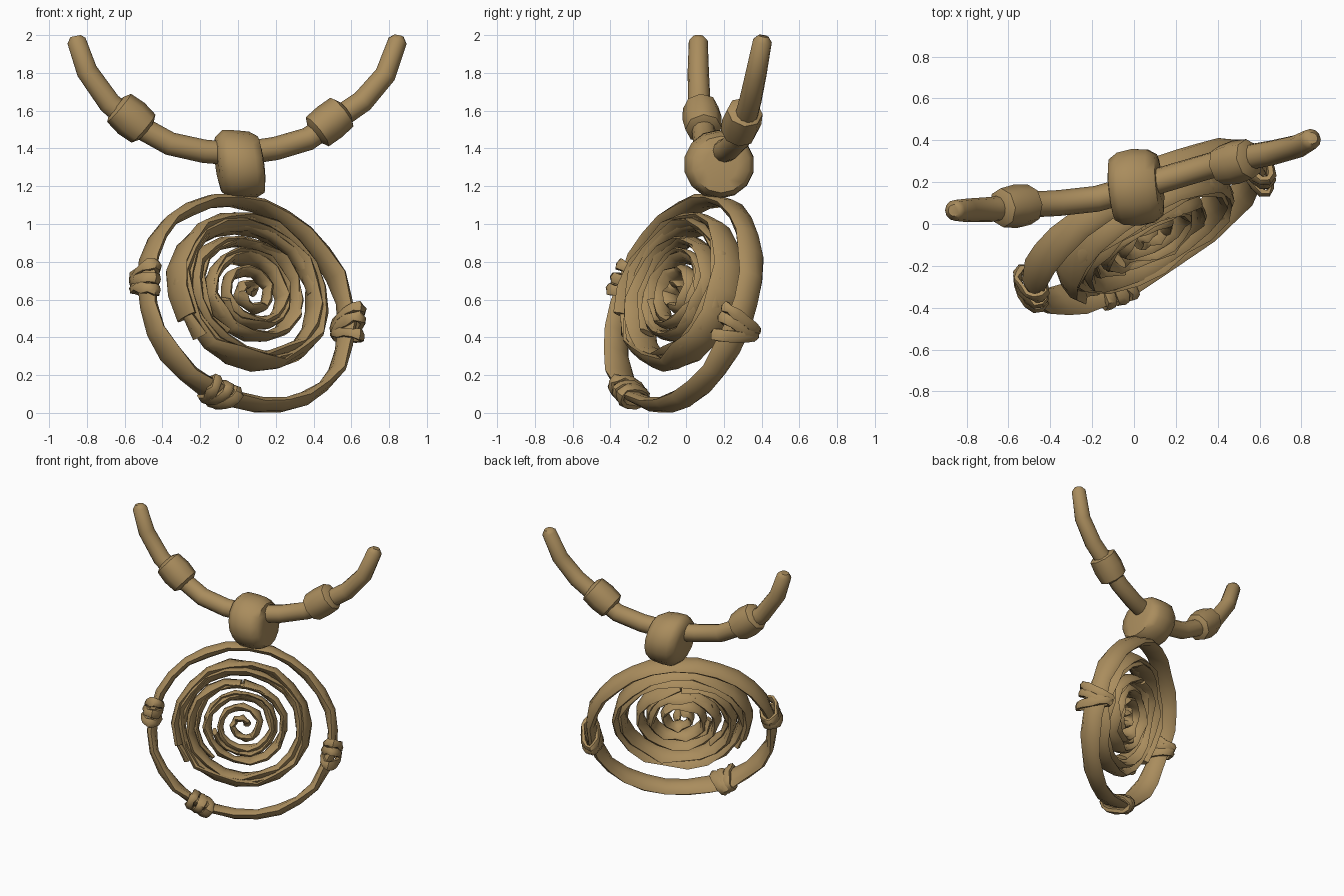
import bpy, bmesh, math, random
from mathutils import Vector, Matrix

cube = bpy.data.objects.get("Cube")
if cube:
    bpy.data.objects.remove(cube, do_unlink=True)
random.seed(4)

bronze = bpy.data.materials.new("warm_bronze")
bronze.use_nodes = True
color = (0.40, 0.265, 0.11, 1)
bronze.diffuse_color = color
bronze.node_tree.nodes["Principled BSDF"].inputs["Base Color"].default_value = color

# Tilted plane of the pendant: N faces forward, U right, V up
N = Vector((0.5, -0.8, 0.32)).normalized()
U = (Vector((1, 0, 0)) - N * N.x).normalized()
V = N.cross(U)


def finish(name, bm, angle=48):
    bmesh.ops.recalc_face_normals(bm, faces=bm.faces)
    mesh = bpy.data.meshes.new(name)
    bm.to_mesh(mesh)
    bm.free()
    mesh.materials.append(bronze)
    for p in mesh.polygons:
        p.use_smooth = True
    mesh.set_sharp_from_angle(angle=math.radians(angle))
    obj = bpy.data.objects.new(name, mesh)
    bpy.context.collection.objects.link(obj)
    return obj


def sweep(name, path, axis, size, sides=8, closed=False, rough=0.0, roll=0.0):
    """Tube with an elliptical section; size(t) gives half widths (across, along axis)."""
    bm = bmesh.new()
    rings, n = [], len(path)
    for i, p in enumerate(path):
        if closed:
            tangent = path[(i + 1) % n] - path[i - 1]
        else:
            tangent = path[min(i + 1, n - 1)] - path[max(i - 1, 0)]
        tangent.normalize()
        across = tangent.cross(axis).normalized()
        along = across.cross(tangent)
        turn = Matrix.Rotation(random.uniform(-roll, roll), 3, tangent)
        a, b = size(i / (n - 1))
        a *= random.uniform(1 - rough, 1 + rough)
        b *= random.uniform(1 - rough, 1 + rough)
        ring = []
        for k in range(sides):
            w = math.tau * k / sides
            ring.append(bm.verts.new(p + turn @ (across * a * math.cos(w) + along * b * math.sin(w))))
        rings.append(ring)
    for i in range(n if closed else n - 1):
        r, s = rings[i], rings[(i + 1) % n]
        for k in range(sides):
            m = (k + 1) % sides
            bm.faces.new((r[k], r[m], s[m], s[k]))
    if not closed:
        bm.faces.new(rings[0])
        bm.faces.new(rings[-1])
    return finish(name, bm)


def oval(center, ru, rv, angle, depth=0.0):
    return center + U * ru * math.cos(angle) + V * rv * math.sin(angle) + N * depth


# Outer ring, slightly wider than tall
hub = Vector((0.045, -0.01, 0.58))
RU, RV = 0.62, 0.57
loop = []
for i in range(26):
    j = random.uniform(-0.008, 0.008)
    loop.append(oval(hub, RU + j, RV + j, math.tau * i / 26))
sweep("outer_ring", loop, N, lambda t: (0.034, 0.08), closed=True, rough=0.14, roll=0.12)


# Wire wraps knotted round the ring
def wrap(name, degrees, shift, lean, depth):
    a = math.radians(degrees)
    out = (U * math.cos(a) + V * math.sin(a)).normalized()
    tangent = N.cross(out)
    c = oval(hub, RU, RV, a) + tangent * shift
    pts = []
    for i in range(12):
        w = math.tau * i / 12
        pts.append(c + out * 0.052 * math.cos(w) + (N + tangent * lean) * depth * math.sin(w))
    sweep(name, pts, tangent, lambda t: (0.02, 0.03), sides=6, closed=True, rough=0.25, roll=0.3)


for label, degrees, depth in (("right", 180, 0.095), ("left", -1, 0.12), ("bottom", 253, 0.095)):
    for j, shift in enumerate((-0.045, 0.0, 0.045)):
        wrap(f"{label}_wrap_{j + 1}", degrees, shift, random.uniform(-0.4, 0.4), depth)

# Coiled strands inside the ring
core = Vector((0.065, -0.035, 0.635))


def coil(name, r0, r1, turns, start, steps, size, ease=1.0, wobble=0.0, depth=0.0):
    pts = []
    for i in range(steps + 1):
        t = i / steps
        r = r0 + (r1 - r0) * t ** ease + random.uniform(-0.006, 0.006)
        d = depth + random.uniform(-wobble, wobble)
        pts.append(oval(core, r * 1.04, r * 0.96, start + math.tau * turns * t, d))
    sweep(name, pts, N, size, sides=8, rough=0.2, roll=0.2)


coil("inner_coil", 0.03, 0.29, 3.2, 0.5, 48, lambda t: (0.022 + 0.006 * t, 0.05 + 0.03 * t), wobble=0.01)
coil("outer_coil", 0.30, 0.44, 2.3, 1.8, 42, lambda t: (0.028, 0.08 + 0.01 * t), ease=0.5, wobble=0.008)
coil("loose_strand", 0.19, 0.31, 2.1, 3.6, 34, lambda t: (0.016, 0.05), wobble=0.025, depth=0.015)
coil("edge_strand", 0.37, 0.44, 1.6, 0.2, 28, lambda t: (0.022, 0.05), wobble=0.015, depth=0.015)

# Cord through a few points
cord_path = [Vector(p) for p in (
    (-0.86, 0.065, 1.995), (-0.855, 0.065, 1.97), (-0.8, 0.065, 1.81), (-0.68, 0.07, 1.64),
    (-0.55, 0.09, 1.53), (-0.36, 0.10, 1.425), (-0.18, 0.12, 1.385), (0, 0.17, 1.37),
    (0.2, 0.23, 1.40), (0.37, 0.28, 1.45), (0.5, 0.31, 1.54), (0.66, 0.34, 1.65),
    (0.78, 0.37, 1.79), (0.845, 0.405, 1.97), (0.85, 0.41, 1.995))]


def cord_size(t):
    e = abs(2 * t - 1)
    r = 0.028 if e > 0.95 else 0.062 - 0.022 * e ** 4
    return r, r


sweep("cord", cord_path, Vector((0, 1, 0)), cord_size, sides=12)


def barrel(name, center, direction, profile, sides):
    """Bead turned about a direction; profile lists (offset, radius)."""
    d = Vector(direction).normalized()
    c = Vector(center)
    pts = [c + d * o for o, r in profile]
    radii = [r for o, r in profile]
    pick = lambda t: (radii[round(t * (len(radii) - 1))],) * 2
    return sweep(name, pts, Vector((0, 1, 0)), pick, sides=sides, rough=0.03)


# Beads on the cord
bead = [(-0.105, 0.06), (-0.085, 0.096), (0, 0.106), (0.085, 0.096), (0.105, 0.06)]
barrel("right_bead", (-0.565, 0.085, 1.56), (1, 0.12, -0.85), bead, 8)
barrel("left_bead", (0.485, 0.295, 1.54), (1, 0.25, 0.8), bead, 8)

# Bail joining cord and ring, skewed so its lower front sits further left
bail_profile = [(-0.122, 0.09), (-0.112, 0.15), (-0.07, 0.178), (0, 0.184),
                (0.07, 0.178), (0.112, 0.15), (0.122, 0.09)]
bail = barrel("bail", (0.01, 0.175, 1.315), (1, 0.1, 0), bail_profile, 14)
for v in bail.data.vertices:
    v.co.x -= 0.12 * (v.co.z - 1.31)
